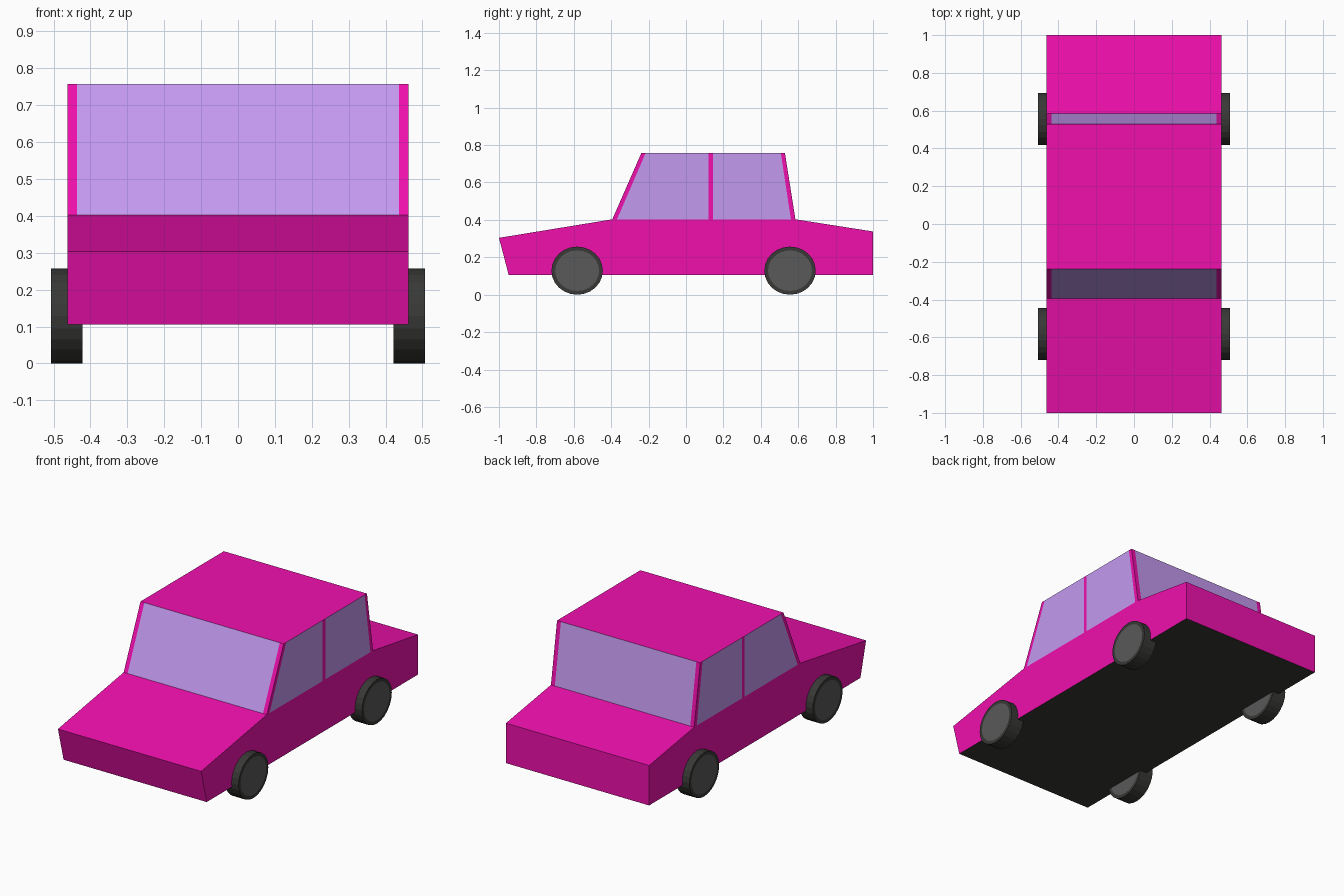
import bpy, bmesh
from math import radians
from mathutils import Matrix

if "Cube" in bpy.data.objects:
    bpy.data.objects.remove(bpy.data.objects["Cube"])

HALF_W = 0.462


def material(name, rgb):
    m = bpy.data.materials.new(name)
    m.diffuse_color = (*rgb, 1)
    m.use_nodes = True
    m.node_tree.nodes["Principled BSDF"].inputs["Base Color"].default_value = m.diffuse_color
    return m


PAINT = material("pink_paint", (0.87, 0.005, 0.42))
GLASS = material("lilac_glass", (0.55, 0.32, 0.87))
RUBBER = material("dark_rubber", (0.04, 0.04, 0.037))
HUB = material("grey_hub", (0.1, 0.1, 0.1))


def finish(name, bm, mats):
    me = bpy.data.meshes.new(name)
    bm.to_mesh(me)
    bm.free()
    for m in mats:
        me.materials.append(m)
    ob = bpy.data.objects.new(name, me)
    bpy.context.collection.objects.link(ob)
    return ob


# Lower body: side profile extruded across the width, dark underside
profile = [(-0.948, 0.105), (1, 0.105), (1, 0.338), (0.585, 0.403),
           (-0.394, 0.403), (-1, 0.304)]
bm = bmesh.new()
side = bm.faces.new([bm.verts.new((-HALF_W, y, z)) for y, z in profile])
ext = bmesh.ops.extrude_face_region(bm, geom=[side], use_keep_orig=True)
bmesh.ops.translate(bm, vec=(2 * HALF_W, 0, 0),
                    verts=[v for v in ext["geom"] if isinstance(v, bmesh.types.BMVert)])
bmesh.ops.recalc_face_normals(bm, faces=bm.faces)
for f in bm.faces:
    f.material_index = 1 if f.normal.z < -0.9 else 0
finish("lower_body", bm, [PAINT, RUBBER])

# Cabin: ring of pillars and windows, (y at belt line, y at roof) per station
stations = [(-0.394, -0.239), (-0.369, -0.216), (0.12, 0.12),
            (0.145, 0.145), (0.561, 0.507), (0.585, 0.529)]
glass_x = 0.437
ring = [(x, stations[0]) for x in (-HALF_W, -glass_x, glass_x)]
ring += [(HALF_W, s) for s in stations[:-1]]
ring += [(x, stations[-1]) for x in (HALF_W, glass_x, -glass_x)]
ring += [(-HALF_W, s) for s in stations[:0:-1]]
pattern = [0, 1, 0, 0, 1, 0, 1, 0] * 2
bm = bmesh.new()
low = [bm.verts.new((x, s[0], 0.403)) for x, s in ring]
top = [bm.verts.new((x, s[1], 0.757)) for x, s in ring]
for i, mat in enumerate(pattern):
    j = (i + 1) % len(ring)
    bm.faces.new((low[i], low[j], top[j], top[i])).material_index = mat
bm.faces.new(top)
finish("cabin", bm, [PAINT, GLASS])


# Wheels: slightly oval drums with inset hub discs
def wheel(name, x, y):
    bm = bmesh.new()
    bmesh.ops.create_cone(bm, cap_ends=True, segments=24, radius1=0.1375,
                          radius2=0.1375, depth=0.086,
                          matrix=Matrix.Rotation(radians(90), 4, 'Y'))
    bmesh.ops.scale(bm, vec=(1, 1, 0.1285 / 0.1375), verts=bm.verts)
    caps = [f for f in bm.faces if len(f.verts) > 4]
    bmesh.ops.inset_individual(bm, faces=caps, thickness=0.02)
    for f in caps:
        f.material_index = 1
    finish(name, bm, [RUBBER, HUB]).location = (x, y, 0.1285)


for end, y in (("front", -0.582), ("rear", 0.556)):
    for hand, sx in (("left", -1), ("right", 1)):
        wheel(f"{end}_{hand}_wheel", sx * 0.464, y)
